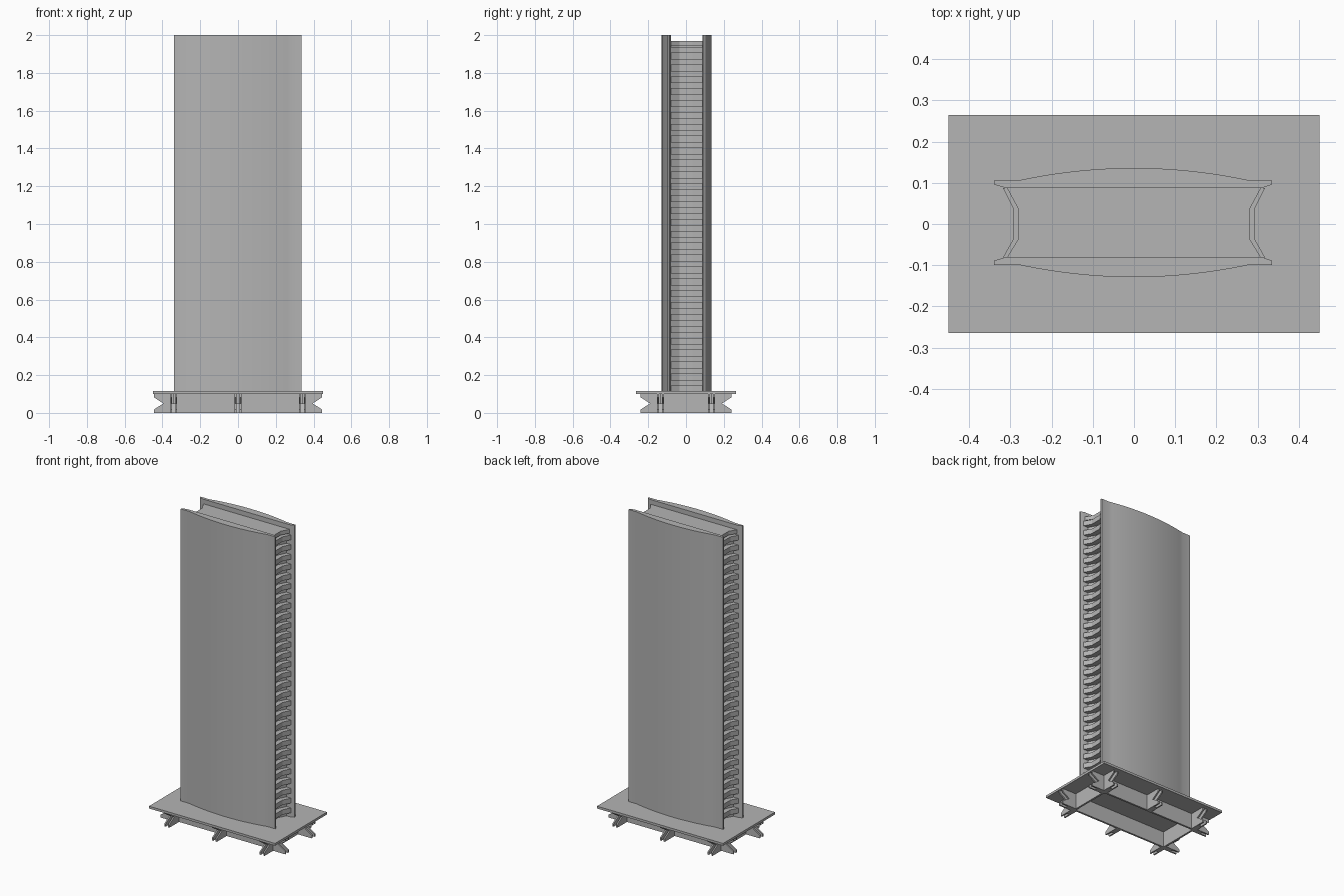
import bpy, bmesh, math

cube = bpy.data.objects.get("Cube")
if cube:
    bpy.data.objects.remove(cube, do_unlink=True)

GREY = (0.46, 0.46, 0.46, 1)
grey = bpy.data.materials.new("plain grey")
grey.use_nodes = True
grey.diffuse_color = GREY
grey.node_tree.nodes["Principled BSDF"].inputs["Base Color"].default_value = GREY


def add_prism(bm, points, z0, z1):
    """Extrude a plan outline from z0 up to z1."""
    face = bm.faces.new([bm.verts.new((x, y, z0)) for x, y in points])
    top = bmesh.ops.extrude_face_region(bm, geom=[face])["geom"]
    for v in top:
        if isinstance(v, bmesh.types.BMVert):
            v.co.z = z1


def add_fin(bm, origin, direction, offset, thickness, profile):
    """Upright plate whose (reach, height) profile runs along a direction."""
    ox, oy = origin
    dx, dy = direction

    def place(r, s, z):
        return (ox + dx * r - dy * s, oy + dy * r + dx * s, z)
    lo, hi = offset - thickness / 2, offset + thickness / 2
    a = [bm.verts.new(place(r, lo, z)) for r, z in profile]
    b = [bm.verts.new(place(r, hi, z)) for r, z in profile]
    bm.faces.new(a)
    bm.faces.new(b[::-1])
    n = len(a)
    for i in range(n):
        j = (i + 1) % n
        bm.faces.new((a[j], a[i], b[i], b[j]))


def finish(name, bm, smooth=False):
    bmesh.ops.recalc_face_normals(bm, faces=bm.faces[:])
    mesh = bpy.data.meshes.new(name)
    bm.to_mesh(mesh)
    bm.free()
    mesh.materials.append(grey)
    obj = bpy.data.objects.new(name, mesh)
    bpy.context.collection.objects.link(obj)
    if smooth:
        bpy.ops.object.select_all(action="DESELECT")
        obj.select_set(True)
        bpy.context.view_layer.objects.active = obj
        bpy.ops.object.shade_smooth_by_angle(angle=math.radians(20))
    return obj


def rectangle(x0, x1, y0, y1):
    return [(x0, y0), (x1, y0), (x1, y1), (x0, y1)]


PLATE_LOW, PLATE_TOP = 0.10, 0.115
HEIGHT = 2.0

# Base plate
bm = bmesh.new()
add_prism(bm, rectangle(-0.45, 0.45, -0.265, 0.265), PLATE_LOW, PLATE_TOP)
finish("base_plate", bm)

# Open ring of walls below the plate
WX, WY, WT = 0.34, 0.135, 0.006
for side, sign in (("left", 1), ("right", -1)):
    bm = bmesh.new()
    add_prism(bm, rectangle(sign * WX - WT, sign * WX + WT, -WY, WY), 0, PLATE_LOW)
    finish(f"{side}_base_wall", bm)
for side, sign in (("front", -1), ("back", 1)):
    bm = bmesh.new()
    add_prism(bm, rectangle(-WX, WX, sign * WY - WT, sign * WY + WT), 0, PLATE_LOW)
    finish(f"{side}_base_wall", bm)

# Notched double-plate brackets on the walls
NOTCHED = [(0, 0), (0.105, 0), (0.105, 0.018), (0.055, 0.05),
           (0.105, 0.082), (0.105, PLATE_LOW), (0, PLATE_LOW)]
WEB = [(0, 0), (0.06, 0), (0.03, 0.05), (0, 0.05)]
bm = bmesh.new()
for x in (-WX, 0, WX):
    for sign in (-1, 1):
        arms = [(0, sign)]
        if x:
            arms.append((math.copysign(1, x), 0))
        for arm in arms:
            for offset in (-0.013, 0.013):
                add_fin(bm, (x, sign * WY), arm, offset, 0.009, NOTCHED)
            add_fin(bm, (x, sign * WY), arm, 0, 0.017, WEB)
finish("base_brackets", bm)

# Bowed facade slabs, front and back
STEPS = 28
for side, sign, shift in (("front", -1, 0), ("back", 1, 0.007)):
    outline = [(-0.31, 0.08), (-0.34, 0.089), (-0.34, 0.099)]
    for i in range(STEPS + 1):
        x = -0.28 + 0.56 * i / STEPS
        outline.append((x, 0.099 + 0.03 * (1 - (x / 0.28) ** 2)))
    outline += [(0.335, 0.099), (0.335, 0.089), (0.31, 0.08)]
    bm = bmesh.new()
    add_prism(bm, [(x, sign * (y + shift)) for x, y in outline], PLATE_TOP, HEIGHT)
    finish(f"{side}_facade", bm, smooth=True)


def waisted(waist, edge):
    """Plan outline whose two ends pinch inward at the middle."""
    half = [(edge, -0.081), (waist, -0.035), (waist, 0.035), (edge, 0.087)]
    return half + [(-x, y) for x, y in reversed(half)]


# Recessed core between the facades
bm = bmesh.new()
add_prism(bm, waisted(0.26, 0.285), PLATE_TOP, 1.95)
finish("core", bm)

# Stacked floor slabs showing as ribs at both ends
FLOORS = 29
PITCH = (1.94 - PLATE_TOP) / FLOORS
bm = bmesh.new()
for i in range(FLOORS):
    z = PLATE_TOP + PITCH * (i + 0.45)
    add_prism(bm, waisted(0.292, 0.318), z, z + PITCH * 0.5)
finish("floor_slabs", bm)

# Roof slab sunk below the facade tops
bm = bmesh.new()
add_prism(bm, waisted(0.28, 0.308), 1.945, 1.97)
finish("roof_slab", bm)
